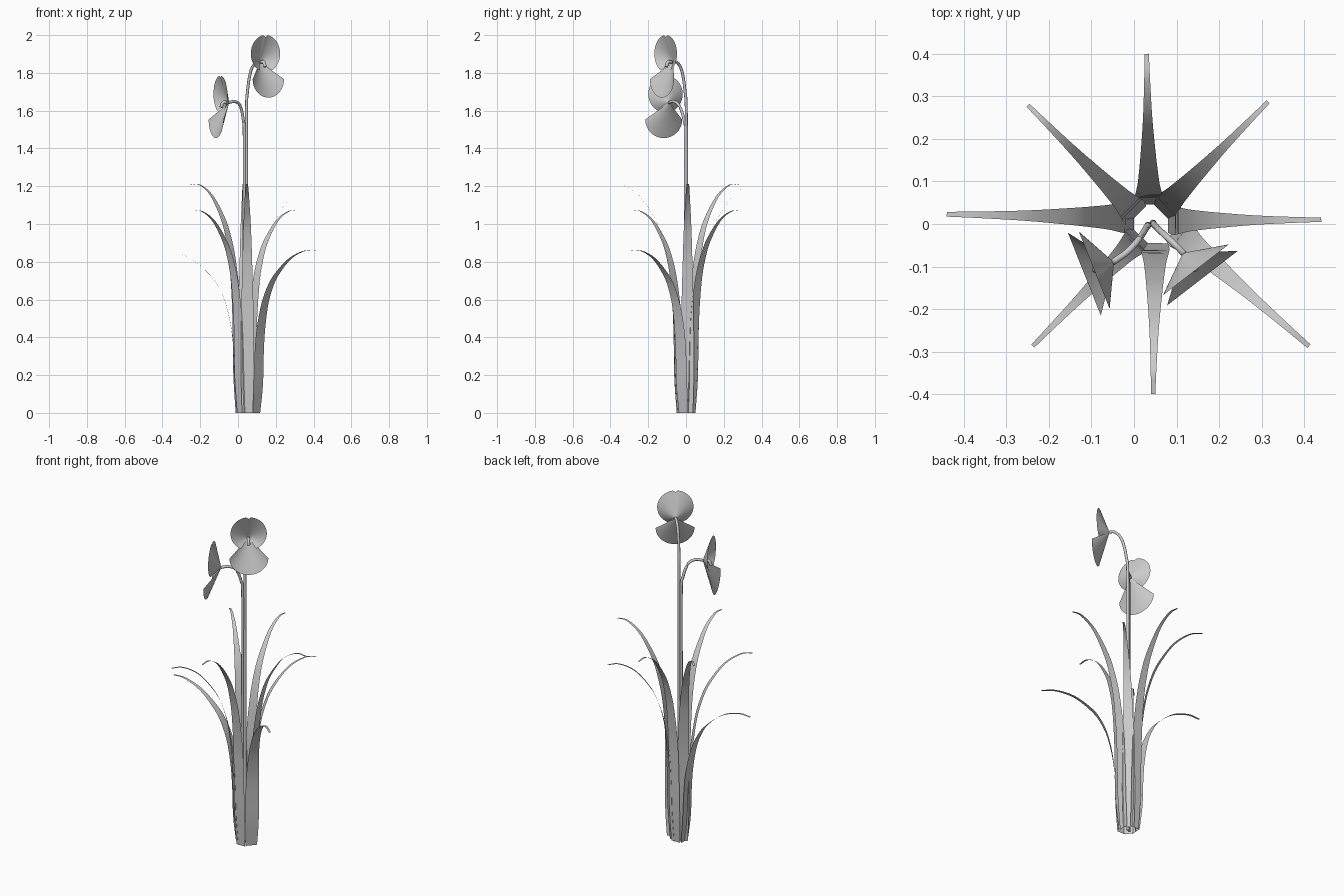
import bpy, bmesh, math
from mathutils import Vector

if "Cube" in bpy.data.objects:
    bpy.data.objects.remove(bpy.data.objects["Cube"], do_unlink=True)

grey = bpy.data.materials.new("plain grey")
grey.use_nodes = True
grey.diffuse_color = (0.6, 0.6, 0.6, 1)
grey.node_tree.nodes["Principled BSDF"].inputs["Base Color"].default_value = (0.6, 0.6, 0.6, 1)


def finish(name, bm):
    """Turn a bmesh into a smooth grey object."""
    for f in bm.faces:
        f.smooth = True
    mesh = bpy.data.meshes.new(name)
    bm.to_mesh(mesh)
    bm.free()
    mesh.materials.append(grey)
    ob = bpy.data.objects.new(name, mesh)
    bpy.context.collection.objects.link(ob)


def smooth_path(points, steps):
    """Catmull-Rom interpolation through the points."""
    pts = [Vector(p) for p in points]
    ext = [2 * pts[0] - pts[1]] + pts + [2 * pts[-1] - pts[-2]]
    out = []
    for a, b, c, d in zip(ext, ext[1:], ext[2:], ext[3:]):
        for i in range(steps):
            t = i / steps
            out.append(0.5 * (2 * b + (c - a) * t + (2 * a - 5 * b + 4 * c - d) * t * t
                              + (3 * b - a - 3 * c + d) * t ** 3))
    return out + [pts[-1]]


# Leaf profile: share of reach, share of height, half width
LEAF = [(0, 0, .029), (.035, .17, .034), (.05, .35, .033), (.075, .5, .031),
        (.135, .65, .026), (.21, .75, .0225), (.33, .845, .018),
        (.57, .95, .011), (.82, .998, .007), (1, .998, .005)]


def leaf(name, base, tip, height, wide=1.0):
    base, tip = Vector(base), Vector(tip)
    out = tip - base
    side = Vector((-out.y, out.x)).normalized()
    bm = bmesh.new()
    last = None
    for r, h, w in smooth_path(LEAF, 4):
        c = base + out * r
        row = [bm.verts.new((*(c + side * w * wide * s), h * height)) for s in (-1, 1)]
        if last:
            bm.faces.new((last[0], row[0], row[1], last[1]))
        last = row
    finish(name, bm)


# Rosette of eight arching leaves
leaf("leaf_left", (.0, .015), (-.44, .023), .86, 1.12)
leaf("leaf_right", (.08, .008), (.44, .01), 1.21)
leaf("leaf_front", (.05, -.045), (.045, -.4), 1.21)
leaf("leaf_back", (.035, .046), (.03, .4), 1.21)
leaf("leaf_back_left", (.008, .022), (-.249, .279), 1.21)
leaf("leaf_back_right", (.062, .03), (.315, .287), 1.07)
leaf("leaf_front_left", (.016, -.029), (-.238, -.287), 1.07)
leaf("leaf_front_right", (.096, -.013), (.411, -.287), .86, 1.12)


def tube(name, points, radius):
    """Round tube swept along a smooth path."""
    path = smooth_path(points, 5)
    bm = bmesh.new()
    rings, n = [], 10
    for i, p in enumerate(path):
        t = (path[min(i + 1, len(path) - 1)] - path[max(i - 1, 0)]).normalized()
        u = t.cross(Vector((1, 1, 0) if abs(t.x + t.y) < .7 else (1, -1, 0))).normalized()
        if rings and u.dot(last_u) < 0:
            u.negate()
        last_u = u
        v = t.cross(u)
        rings.append([bm.verts.new(p + radius * (u * math.cos(a) + v * math.sin(a)))
                      for a in (math.tau * k / n for k in range(n))])
    for a, b in zip(rings, rings[1:]):
        for k in range(n):
            bm.faces.new((a[k], a[(k + 1) % n], b[(k + 1) % n], b[k]))
    bm.faces.new(rings[0][::-1])
    bm.faces.new(rings[-1])
    bmesh.ops.recalc_face_normals(bm, faces=bm.faces)
    finish(name, bm)


def petal(name, place, rim):
    """Conical fan from the flower's throat to an open rim of (side, forward, up)."""
    bm = bmesh.new()
    tip = place(0, 0, 0)
    last = None
    for u, f, w in rim:
        # Several points along each ray let the shading spread from the throat
        row = [bm.verts.new(tip.lerp(place(u, f, w), s)) for s in (.02, .35, .7, 1)]
        if last:
            for k in range(3):
                bm.faces.new((last[k], last[k + 1], row[k + 1], row[k]))
        last = row
    finish(name, bm)


def flower(name, apex, facing):
    apex = Vector(apex)
    fwd = Vector((*facing, 0)).normalized()
    side = Vector((-fwd.y, fwd.x, 0))

    def place(u, f, w):
        return apex + side * u + fwd * f + Vector((0, 0, w))

    # Round upper petal with a small notch at the top
    upper = []
    for i in range(41):
        a = math.radians(-155 + 310 * i / 40)
        r = .098 * (1 - .1 * max(0, 1 - abs(a) / .14))
        upper.append((r * math.sin(a), .05, .045 + r * math.cos(a)))
    petal(name + "_upper_petal", place, upper)

    # Fan-shaped lower petal
    lower = []
    for i in range(25):
        a = math.pi * i / 24
        lower.append((.105 * math.cos(a), .075, -.09 - .098 * math.sin(a)))
    petal(name + "_lower_petal", place, lower)

    # Small drooping pistil in the throat
    tube(name + "_pistil", [place(0, .012, 0), place(0, .035, 0), place(0, .046, -.025)], .009)


# Two flower stalks bending over at the top
tube("tall_stem", [(.045, .002, 0), (.045, .002, .8), (.045, .002, 1.55), (.05, -.005, 1.7),
                   (.068, -.022, 1.81), (.095, -.047, 1.855), (.118, -.07, 1.857)], .0078)
tube("short_stem", [(.032, -.003, 0), (.032, -.003, .8), (.033, -.003, 1.45), (.028, -.01, 1.55),
                    (.012, -.035, 1.625), (-.015, -.065, 1.648), (-.05, -.09, 1.643)], .0078)

flower("tall_flower", (.115, -.068, 1.857), (.61, -.79))
flower("short_flower", (-.047, -.09, 1.643), (-.93, -.37))
